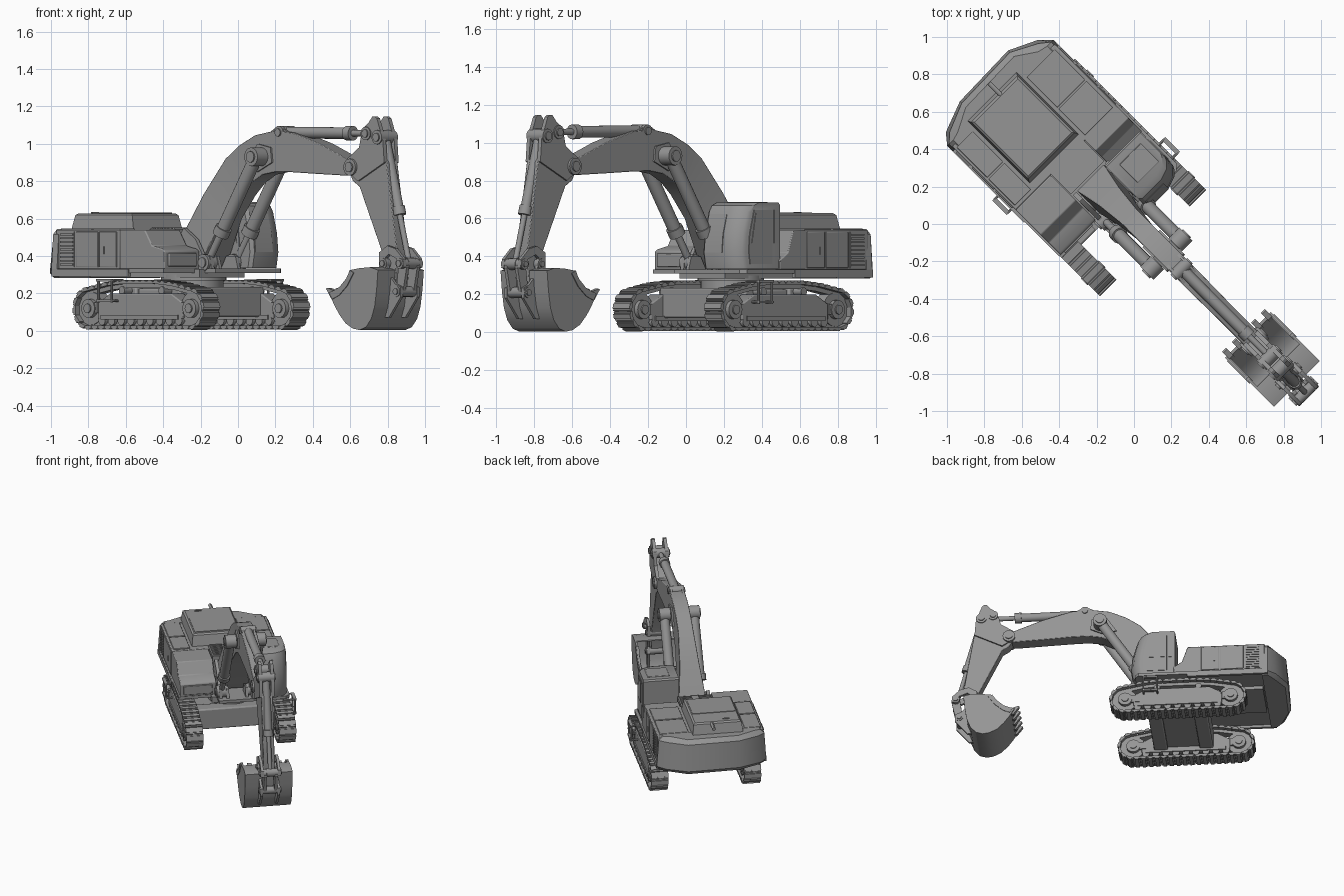
import bpy, bmesh
from math import pi, cos, sin, radians
from mathutils import Vector, Matrix

if "Cube" in bpy.data.objects:
    bpy.data.objects.remove(bpy.data.objects["Cube"])

# Built in a local frame (u forward, v left, z up), then turned 45 degrees
TURN = Matrix.Rotation(radians(-45), 4, 'Z')
C = 0.01  # centre line of the digging gear
GREY = bpy.data.materials.new("dark_grey")
GREY.diffuse_color = (.3, .3, .3, 1)
GREY.use_nodes = True
GREY.node_tree.nodes["Principled BSDF"].inputs["Base Color"].default_value = GREY.diffuse_color


def finish(name, bm, bevel=0):
    bmesh.ops.recalc_face_normals(bm, faces=bm.faces[:])
    me = bpy.data.meshes.new(name)
    bm.to_mesh(me)
    bm.free()
    me.materials.append(GREY)
    ob = bpy.data.objects.new(name, me)
    bpy.context.collection.objects.link(ob)
    ob.matrix_world = TURN
    if bevel:
        m = ob.modifiers.new("bevel", 'BEVEL')
        m.width, m.segments, m.limit_method = bevel, 2, 'ANGLE'


def skin(bm, rings):
    vs = [[bm.verts.new(p) for p in r] for r in rings]
    n = len(vs[0])
    for a, b in zip(vs, vs[1:]):
        for i in range(n):
            bm.faces.new((a[i], a[(i + 1) % n], b[(i + 1) % n], b[i]))
    bm.faces.new(vs[0])
    bm.faces.new(vs[-1])


def loft(name, rings, bevel=0):
    bm = bmesh.new()
    skin(bm, rings)
    finish(name, bm, bevel)


def prism(name, pts, v0, v1, bevel=0):
    """Side profile (u,z) extruded across v."""
    loft(name, [[(u, v, z) for u, z in pts] for v in (v0, v1)], bevel)


def box(name, u0, u1, v0, v1, z0, z1, bevel=0):
    prism(name, [(u0, z0), (u1, z0), (u1, z1), (u0, z1)], v0, v1, bevel)


def plan(name, layers, bevel=0):
    """Stack of plan outlines: (z, [(u,v)...])."""
    loft(name, [[(u, v, z) for u, v in pts] for z, pts in layers], bevel)


def rod(name, p, q, r, n=20):
    p, q = Vector(p), Vector(q)
    d = q - p
    bm = bmesh.new()
    bmesh.ops.create_cone(bm, cap_ends=True, segments=n, radius1=r, radius2=r, depth=d.length,
                          matrix=Matrix.Translation((p + q) / 2) @ d.to_track_quat('Z', 'Y').to_matrix().to_4x4())
    finish(name, bm)


def pin(name, u, z, r, half, v=C):
    rod(name, (u, v - half, z), (u, v + half, z), r)
    rod(name + "_cap", (u, v - half - .008, z), (u, v + half + .008, z), r * .6)


def ram(name, a, b, v, r, split, eye=.035):
    """Hydraulic cylinder: barrel from a, piston rod to b, both in (u,z)."""
    p, q = Vector((a[0], v, a[1])), Vector((b[0], v, b[1]))
    m = p.lerp(q, split)
    t = (q - p).normalized()
    rod(name + "_barrel", p, m, r)
    rod(name + "_collar", m - t * .035, m + t * .012, r * 1.25)
    rod(name + "_piston", m, q, r * .55)
    pin(name + "_eye", *a, eye, r * 1.1, v)
    pin(name + "_end", *b, eye * .9, r * 1.1, v)


def track_path(n):
    """Closed loop evenly sampled: points with tangents."""
    arc = lambda u, a0, a1: [(u + .1 * cos(a0 + (a1 - a0) * i / 12), .12 + .1 * sin(a0 + (a1 - a0) * i / 12)) for i in range(13)]
    pts = arc(.03, -pi / 2, pi * .42) + [(-.1, .247), (-.22, .258), (-.48, .258), (-.6, .247)] + arc(-.735, pi * .58, pi * 1.5)
    pts = [Vector(p) for p in pts] + [Vector(pts[0])]
    seg = [(b - a).length for a, b in zip(pts, pts[1:])]
    pitch, out = sum(seg) / n, []
    for k in range(n):
        s, i = (k + .5) * pitch, 0
        while s > seg[i]:
            s -= seg[i]
            i += 1
        t = (pts[i + 1] - pts[i]).normalized()
        out.append((pts[i] + t * s, t))
    return out, pitch


def add_block(bm, c, t, v, length, width, thick, off):
    n = Vector((t.y, -t.x))
    c = c + n * off
    ring = [c + t * (sx * length / 2) + n * (sz * thick / 2) for sx, sz in ((-1, -1), (1, -1), (1, 1), (-1, 1))]
    skin(bm, [[(p.x, w, p.y) for p in ring] for w in (v - width / 2, v + width / 2)])


# Crawler tracks
path, pitch = track_path(44)
for side, s in (("left", 1), ("right", -1)):
    v = .34 * s
    bm, chain = bmesh.new(), bmesh.new()
    for c, t in path:
        add_block(bm, c, t, v, pitch * .96, .125, .014, 0)
        add_block(bm, c, t, v, pitch * .55, .125, .01, .009)
        add_block(chain, c, t, v, pitch * 1.05, .06, .026, -.017)
    finish(side + "_track_shoes", bm)
    finish(side + "_track_chain", chain)
    prism(side + "_track_frame", [(-.67, .065), (-.03, .065), (-.03, .15), (-.12, .2), (-.58, .2), (-.67, .15)], v - .05, v + .05, .006)
    box(side + "_frame_rail", -.64, -.06, v - .058, v + .058, .06, .085)
    for i, u in enumerate((-.735, .03)):
        rod(f"{side}_wheel_{i}", (u, v - .035, .12), (u, v + .035, .12), .088, 28)
        rod(f"{side}_wheel_hub_{i}", (u, v - .06, .12), (u, v + .06, .12), .05)
        rod(f"{side}_wheel_cap_{i}", (u, v - .068, .12), (u, v + .068, .12), .025)
        box(f"{side}_wheel_yoke_{i}", min(u, u * .75 - .12), max(u, u * .75 - .12), v - .053, v + .053, .095, .15)
    for i in range(9):
        u = -.64 + i * .0725
        rod(f"{side}_roller_{i}", (u, v - .05, .055), (u, v + .05, .055), .026, 14)
    for i, u in enumerate((-.5, -.2)):
        rod(f"{side}_top_roller_{i}", (u, v - .04, .215), (u, v + .04, .215), .022, 14)
    # Access step loop on the outer side
    u, w = (-.155 if s > 0 else -.57), .435 * s
    for du in (-.05, .05):
        rod(side + "_step_post", (u + du, w, .15), (u + du, w, .275), .007, 8)
        for z in (.16, .27):
            rod(side + "_step_arm", (u + du, w, z), (u + du, .35 * s, z), .007, 8)
    for z in (.16, .27):
        box(side + "_step_bar", u - .055, u + .055, w - .012, w + .012, z - .006, z + .006)

# Undercarriage centre and slew ring
box("car_body", -.52, -.15, -.3, .3, .1, .225, .01)
for u in (-.5, -.17):
    box("cross_beam", u - .05, u + .05, -.32, .32, .075, .235, .01)
rod("slew_base", (-.335, 0, .22), (-.335, 0, .275), .16, 40)
rod("slew_ring", (-.335, 0, .27), (-.335, 0, .3), .175, 40)
rod("slew_top", (-.335, 0, .3), (-.335, 0, .33), .15, 40)

# Revolving deck
plan("deck", [(z, [(-1, -.405), (-.16, -.405), (-.16, -.13), (-.04, -.13), (-.04, .36), (-.065, .39), (-1, .39)]) for z in (.31, .332)])
box("deck_frame", -.95, -.12, -.17, .17, .285, .33)
box("engine_bay", -.98, -.5, -.395, .38, .33, .54, .006)
prism("right_tank", [(-.5, .33), (-.16, .33), (-.16, .425), (-.175, .437), (-.255, .455), (-.31, .54), (-.5, .54)], -.395, -.13, .006)
box("right_tool_box", -.165, -.15, -.37, -.16, .345, .415, .004)
prism("left_store", [(-.51, .33), (-.32, .33), (-.32, .38), (-.38, .42), (-.42, .54), (-.51, .54)], .13, .38, .005)

# Counterweight with chamfered corners
def weight(d):
    return [(-.96, -.41 + d), (-1.0, -.412 + d), (-1.058 + d, -.365 + d), (-1.122 + d, -.195), (-1.132 + d, .18),
            (-1.058 + d, .335 - d), (-1.0, .39 - d), (-.96, .388 - d)]
plan("counterweight", [(.283, weight(.02)), (.31, weight(0)), (.515, weight(.014)), (.545, weight(.045))])
for v0, v1 in ((-.412, -.39), (.37, .392)):
    box("skirt", -1.0, -.42, v0, v1, .29, .33)

# Side doors, louvres and handles
for s, v in ((1, .38), (-1, -.395)):
    for u0, u1 in ((-.825, -.66), (-.65, -.52)):
        box("side_door", u0, u1, v - .006, v + .006, .34, .53, .003)
    box("door_handle", -.62, -.61, v - .011, v + .011, .41, .45)
    box("louvre_frame", -.945, -.84, v - .004, v + .004, .34, .53)
    for i in range(9):
        box("louvre", -.94, -.845, v - .01, v + .01, .35 + i * .02, .359 + i * .02)

# Engine hood, lower left cover and roof panels
def rect(u0, u1, v0, v1, d=0):
    return [(u0 + d, v0 + d), (u1 - d, v0 + d), (u1 - d, v1 - d), (u0 + d, v1 - d)]
plan("engine_hood", [(.54, rect(-1.02, -.55, -.24, .13)), (.618, rect(-1.0, -.57, -.23, .12)), (.628, rect(-1.0, -.57, -.23, .12, .012))])
box("hood_seam", -.84, -.6, -.21, .1, .62, .632)
box("hood_hinge", -.96, -.95, -.15, -.1, .62, .634)
for i, (u0, u1) in enumerate(((-.96, -.73), (-.72, -.52))):
    box(f"left_roof_panel_{i}", u0, u1, .15, .36, .535, .548, .004)
    box(f"right_roof_panel_{i}", u0, u1, -.38, -.26, .535, .548, .004)
rod("exhaust", (-1.08, -.015, .61), (-.98, -.015, .615), .013, 12)

# Walkway grille behind the boom
box("walkway", -.54, -.35, -.125, .125, .5, .545)
for i in range(7):
    for s in (-1, 1):
        box("walkway_rib", -.535 + i * .026, -.523 + i * .026, s * .07 - .045, s * .07 + .045, .545, .552)

# Operator cab, its front pulled forward on the inner part and rounded to the outer corner
cab = [(-.33, .335), (-.06, .335), (-.045, .42), (-.055, .52), (-.085, .635), (-.105, .668), (-.14, .683), (-.32, .683), (-.33, .672)]
loft("cab", [[(u + (d if u > -.2 else 0), v, z) for u, z in cab] for v, d in ((.11, .025), (.13, .04), (.27, .04), (.33, .02), (.36, -.01), (.37, -.03))])
for v in (.11, .37):
    prism("cab_door_frame", [(-.27, .36), (-.105, .36), (-.095, .43), (-.102, .52), (-.135, .645), (-.27, .645)], v - .004, v + .004)
    prism("cab_side_glass", [(-.255, .47), (-.115, .47), (-.145, .63), (-.255, .63)], v - .007, v + .007)
    box("cab_rear_glass", -.318, -.283, v - .005, v + .005, .47, .645)
prism("windscreen", [(-.06, .42), (-.001, .42), (-.01, .52), (-.04, .625), (-.095, .625)], .135, .265)
box("roof_hatch", -.28, -.14, .17, .33, .68, .688, .004)

# Boom lofted from cross-sections: top point, bottom point, half width
rings = []
for ut, zt, ub, zb, h in ((-.34, .42, -.22, .34, .1), (-.34, .5, -.17, .4, .1), (-.2, .73, -.05, .6, .072), (-.05, .92, .07, .725, .056),
                          (.05, .99, .15, .795, .055), (.17, 1.045, .23, .835, .055), (.32, 1.07, .33, .85, .055), (.45, 1.06, .45, .848, .055),
                          (.66, 1.0, .66, .838, .052), (.85, .925, .85, .83, .052), (.93, .905, .93, .845, .05)):
    rings.append([(ut, C - h, zt), (ut, C + h, zt), (ub, C + h, zb), (ub, C - h, zb)])
loft("boom", rings, .004)
pin("boom_foot_pin", -.25, .41, .055, .125)
pin("boom_tip_pin", .9, .875, .045, .068)
for s in (-1, 1):
    w = C + s * .12
    prism("boom_foot_bracket", [(-.34, .33), (-.08, .33), (-.09, .4), (-.15, .41), (-.2, .49), (-.29, .55), (-.34, .48)], w - .012, w + .012)
    prism("ram_lug", [(-.2, .33), (-.07, .33), (-.09, .4), (-.16, .4)], C + s * .06, C + s * .08)
    prism("boom_ram_plate", [(.12, .88), (.2, .85), (.31, .9), (.3, .98), (.2, 1.0)], C + s * .05, C + s * .066)
    prism("arm_ram_lug", [(.24, 1.04), (.46, 1.04), (.37, 1.085), (.32, 1.085)], C + s * .034, C + s * .048)
    ram("boom_ram", (.235, .93), (-.13, .365), C + s * .108, .036, .72, .05)
pin("boom_ram_pin", .235, .93, .032, .145)
pin("arm_ram_base_pin", .35, 1.06, .035, .055)
ram("arm_ram", (.35, 1.06), (1.015, 1.055), C, .031, .75, .036)

# Arm: side plates rise into a horn at the top
prism("arm", [(.87, .85), (.9, .8), (.95, .77), (1.13, .4), (1.15, .22), (1.19, .19), (1.215, .22), (1.235, .42), (1.155, .9), (1.1, .98), (.98, .97), (.88, .91)], C - .042, C + .042, .004)
for s in (-1, 1):
    w = C + s * .043
    prism("arm_horn", [(.86, .86), (.95, .8), (1.15, .9), (1.14, 1.02), (1.095, 1.135), (1.08, 1.145), (1.06, 1.145), (1.03, 1.11), (.985, 1.08), (.975, 1.04), (.96, .98), (.87, .92)], w - .012, w + .012)
pin("arm_ram_pin", 1.015, 1.055, .036, .062)
pin("bucket_ram_pin", 1.1, 1.035, .038, .062)
ram("bucket_ram", (1.1, 1.035), (1.285, .36), C, .028, .6, .034)

# Bucket linkage
for s in (-1, 1):
    w = C + s * .062
    prism("rocker_link", [(1.13, .34), (1.19, .33), (1.175, .39), (1.2, .41), (1.26, .385), (1.275, .335), (1.315, .34), (1.31, .385), (1.25, .44), (1.19, .455), (1.13, .42)], w - .01, w + .01)
    prism("push_link", [(1.255, .36), (1.3, .375), (1.315, .34), (1.285, .2), (1.255, .18), (1.235, .21)], C + s * .04 - .01, C + s * .04 + .01)
    prism("bucket_ear", [(1.12, .33), (1.15, .25), (1.13, .2), (1.17, .07), (1.2, .07), (1.29, .18), (1.29, .235), (1.25, .25), (1.2, .3)], w - .009, w + .009)
for n, u, z in (("rocker_pin", 1.16, .36), ("ram_end_pin", 1.285, .36), ("bucket_pin", 1.165, .21), ("link_pin", 1.26, .21)):
    pin(n, u, z, .028, .076)

# Bucket shell: curved plate, two cheeks and teeth
V0, V1 = -.155, .178
curve = [(.85, .205), (.885, .145), (.925, .09), (.975, .04), (1.03, .012), (1.08, .004), (1.13, .02), (1.17, .065), (1.195, .13), (1.21, .22), (1.22, .325), (1.16, .34), (1.08, .335)]
mid = Vector((1.06, .2))
inner = [tuple(mid + (Vector(p) - mid) * .93) for p in curve]
loft("bucket_shell", [[(a[0], V0, a[1]), (a[0], V1, a[1]), (b[0], V1, b[1]), (b[0], V0, b[1])] for a, b in zip(curve, inner)])
cheek = curve + [(1.01, .325), (.98, .28), (.93, .235), (.885, .215)]
for w in (V0, V1):
    prism("bucket_cheek", cheek, w - .007, w + .007)
    prism("side_cutter", [(.87, .2), (.93, .225), (.985, .27), (1.01, .325), (1.04, .31), (.99, .24), (.93, .19), (.88, .17)], w - .012, w + .012)
for i in range(5):
    w = V0 + .02 + i * (V1 - V0 - .04) / 4
    prism("tooth", [(.815, .225), (.86, .165), (.89, .165), (.87, .215), (.825, .23)], w - .015, w + .015)

# Smooth round parts, keep hard edges
for ob in bpy.context.scene.objects:
    ob.select_set(True)
bpy.context.view_layer.objects.active = bpy.data.objects["boom"]
bpy.ops.object.shade_smooth_by_angle(angle=radians(30))
